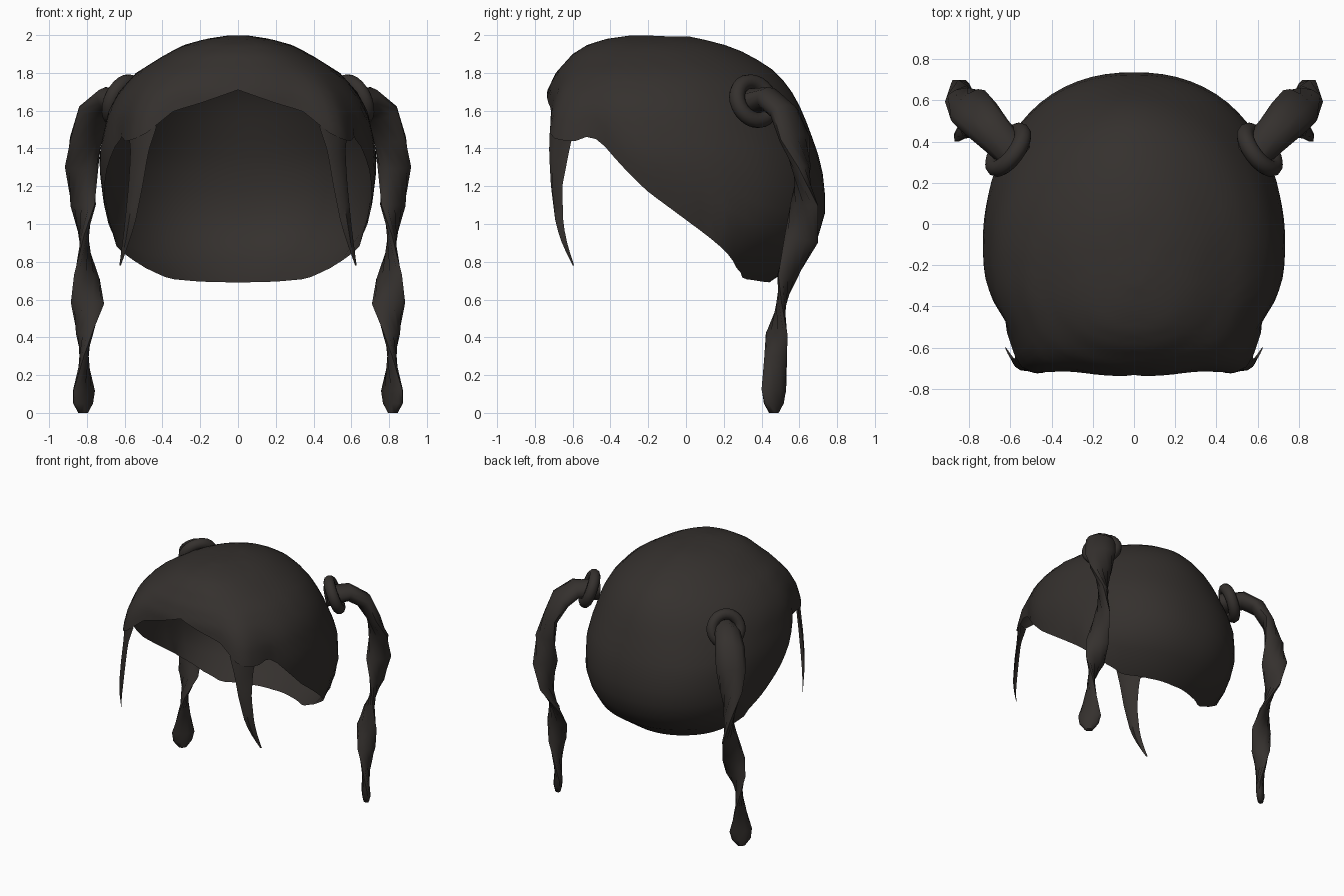
import bpy, bmesh, math
from mathutils import Vector

if "Cube" in bpy.data.objects:
    bpy.data.objects.remove(bpy.data.objects["Cube"])

mat = bpy.data.materials.new("dark_hair")
mat.diffuse_color = (0.035, 0.03, 0.027, 1)
mat.use_nodes = True
mat.node_tree.nodes["Principled BSDF"].inputs["Base Color"].default_value = mat.diffuse_color


def lerp_table(table, k):
    """Linear lookup in rows sorted by their first value."""
    k = min(max(k, table[0][0]), table[-1][0])
    for p, q in zip(table, table[1:]):
        if k <= q[0]:
            f = (k - p[0]) / (q[0] - p[0])
            return [a + (b - a) * f for a, b in zip(p[1:], q[1:])]


def finish(name, bm, mirror=True, angle=60):
    bmesh.ops.recalc_face_normals(bm, faces=bm.faces)
    me = bpy.data.meshes.new(name)
    bm.to_mesh(me)
    bm.free()
    ob = bpy.data.objects.new(name, me)
    bpy.context.collection.objects.link(ob)
    me.materials.append(mat)
    if mirror:
        ob.modifiers.new("mirror", 'MIRROR').use_mirror_merge = False
    bpy.ops.object.select_all(action='DESELECT')
    ob.select_set(True)
    bpy.context.view_layer.objects.active = ob
    bpy.ops.object.shade_smooth_by_angle(angle=math.radians(angle))
    return ob


def bridge(bm, rows, closed):
    for a, b in zip(rows, rows[1:]):
        n = len(a)
        for i in range(n if closed else n - 1):
            j = (i + 1) % n
            bm.faces.new((a[i], a[j], b[j], b[i]))


# Cap: horizontal rings (height, front y, back y, half width)
RINGS = [(.69, -.70, .44, .48), (.75, -.70, .55, .57), (.83, -.70, .64, .66),
         (.90, -.70, .685, .70), (1.0, -.71, .727, .72), (1.1, -.72, .742, .73),
         (1.3, -.725, .72, .737), (1.4, -.73, .69, .73), (1.6, -.745, .615, .685),
         (1.7, -.737, .56, .63), (1.8, -.69, .485, .54), (1.9, -.60, .33, .38),
         (1.95, -.52, .20, .28), (1.98, -.42, .08, .17), (2.0, -.28, -.02, .04)]
# Squareness of the back corners by height
SQUARE = [(.69, 2.05), (.9, 2.15), (1.1, 2.3), (1.3, 2.25), (1.6, 1.95), (1.8, 1.85), (2, 1.9)]
# Hairline height by angle from the front
EDGE = [(0, 1.71), (19, 1.64), (31, 1.60), (36, 1.54), (42, 1.46), (50, 1.44),
        (55, 1.44), (60, 1.47), (66, 1.43), (78, 1.27), (86, 1.17), (102, 1.02),
        (119, .865), (130, .77), (141, .71), (160, .695), (180, .69)]
CY = -0.15


def cap_point(deg, z):
    yf, yb, w = lerp_table(RINGS, z)
    s, c = math.sin(math.radians(deg)), math.cos(math.radians(deg))
    b, n = (CY - yf, 2.4) if c > 0 else (yb - CY, lerp_table(SQUARE, z)[0])
    r = (abs(s / w) ** n + abs(c / b) ** n) ** (-1 / n)
    # fuller front corners where the side locks grow
    fade = min(max((1.85 - z) / .38, 0), 1)
    r *= 1 + .14 * fade * math.exp(-((abs(deg) - 43) / 11) ** 2)
    return (r * s, CY - r * c, z)


bm = bmesh.new()
COLS, ROWS = 80, 18
rows = []
for k in range(1, ROWS + 1):
    row = []
    for i in range(COLS):
        deg = -180 + 360 * i / COLS
        e = lerp_table(EDGE, abs(deg))[0]
        x, y, z = cap_point(deg, 2 - (2 - e) * (k / ROWS) ** 1.8)
        # hem above the ears curls slightly inwards
        if 60 < abs(deg) < 115:
            x *= 1 - .035 * max(0, (k / ROWS - .8) / .2) ** 2
        row.append(bm.verts.new((x, y, z)))
    rows.append(row)
bridge(bm, rows, True)
pole = bm.verts.new((0, CY, 1.992))
for i in range(COLS):
    bm.faces.new((pole, rows[0][(i + 1) % COLS], rows[0][i]))
finish("hair_cap", bm, mirror=False)

# Front side locks: inner edge, ridge, outer edge; the root lies on the cap
root = sum((cap_point(d, 1.52)[:2] for d in (37, 45, 53)), ())
LOCK = [(.78, .62, -.60, .625, -.598, .628, -.592), (.88, .585, -.65, .60, -.65, .615, -.625),
        (1.0, .545, -.69, .58, -.69, .60, -.65), (1.2, .505, -.715, .55, -.71, .58, -.655),
        (1.38, .475, -.725, .53, -.705, .568, -.62), (1.52, *root)]
bm = bmesh.new()
rows = []
for k in range(13):
    z = .78 + .74 * k / 12
    p = lerp_table(LOCK, z)
    rows.append([bm.verts.new((p[i], p[i + 1], z)) for i in (0, 2, 4)])
bridge(bm, rows, False)
finish("front_lock", bm)

# Hair ties
axis = Vector((.75, .55, .35)).normalized()
rot = axis.to_track_quat('Z', 'Y')
bm = bmesh.new()
rows = []
for i in range(25):
    a = math.tau * i / 24
    d = Vector((math.cos(a), math.sin(a), 0))
    rows.append([bm.verts.new(Vector((.61, .36, 1.65)) + rot @ (
        d * (.108 + .042 * math.cos(t)) + Vector((0, 0, .042 * math.sin(t)))))
        for t in (math.tau * j / 10 for j in range(10))])
bridge(bm, rows, True)
bmesh.ops.remove_doubles(bm, verts=bm.verts, dist=1e-4)
finish("hair_tie", bm)

# Twisted tails: centre, wide and narrow half sizes, twist angle
TAIL = [(.56, .32, 1.64, .08, .08, 0), (.68, .44, 1.66, .095, .065, 0),
        (.755, .52, 1.59, .11, .06, -25), (.805, .575, 1.45, .11, .05, -40),
        (.828, .61, 1.3, .09, .05, -10), (.82, .625, 1.1, .095, .04, 50),
        (.815, .61, .92, .09, .027, 90), (.80, .535, .72, .083, .03, 145),
        (.797, .505, .58, .088, .028, 180), (.812, .48, .42, .07, .028, 235),
        (.815, .475, .3, .06, .026, 270), (.815, .465, .12, .085, .03, 310),
        (.82, .465, .05, .07, .03, 315), (.82, .465, 0, .03, .02, 315)]
bm = bmesh.new()
rows = []
for k, (x, y, z, a, b, tw) in enumerate(TAIL):
    prev, nxt = TAIL[max(k - 1, 0)], TAIL[min(k + 1, len(TAIL) - 1)]
    t = (Vector(nxt[:3]) - Vector(prev[:3])).normalized()
    if k >= len(TAIL) - 2:
        t = Vector((0, 0, -1))
    u = (Vector((1, 0, 0)) - t * t.x).normalized()
    v = u.cross(t)
    w = math.radians(tw)
    wide, thin = u * math.cos(w) + v * math.sin(w), v * math.cos(w) - u * math.sin(w)
    rows.append([bm.verts.new(Vector((x, y, z)) + wide * a * math.cos(q) + thin * b * math.sin(q))
                 for q in (math.tau * j / 10 for j in range(10))])
bridge(bm, rows, True)
bm.faces.new(rows[0])
bm.faces.new(rows[-1])
finish("twisted_tail", bm)
